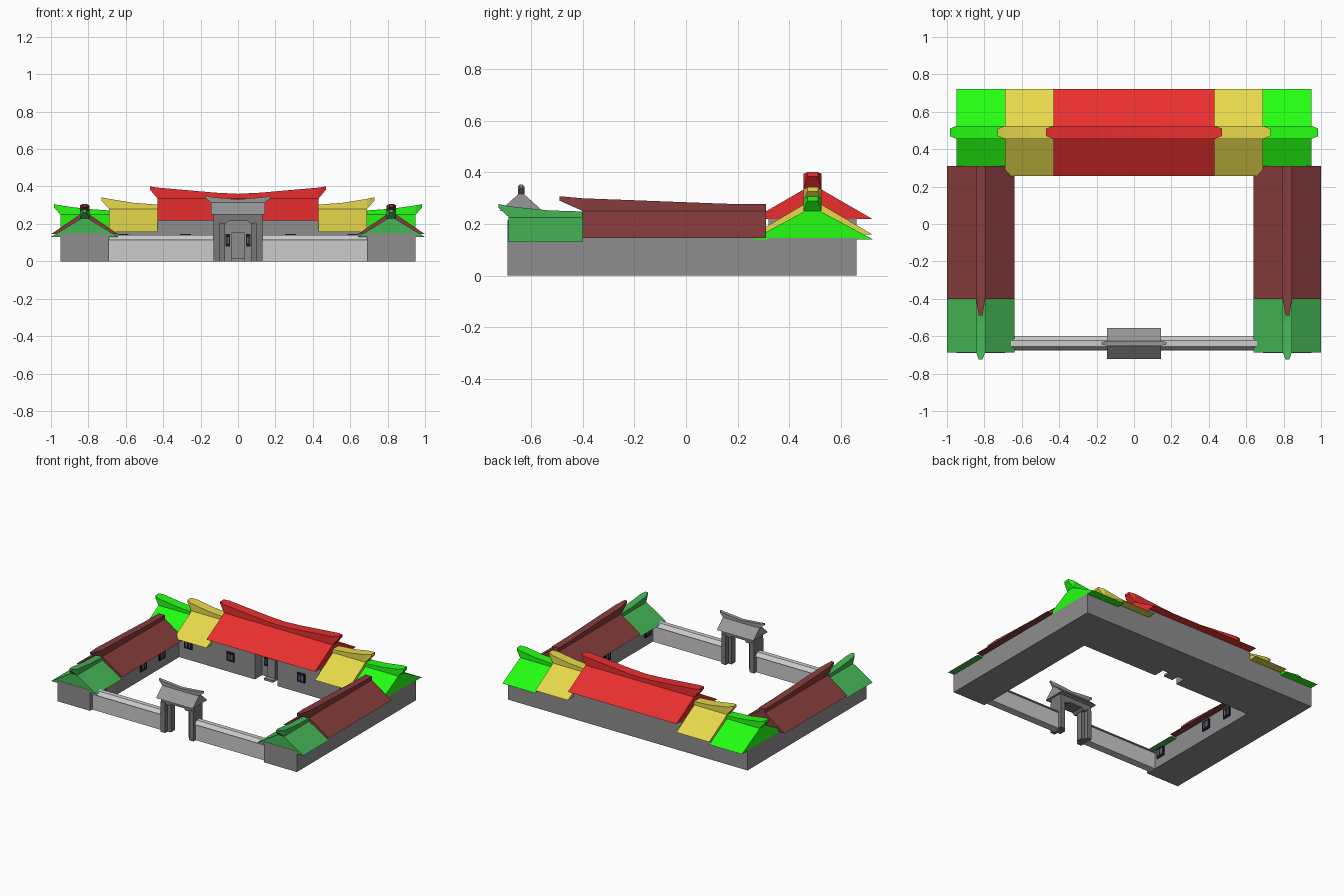
import bpy, bmesh
from mathutils import Vector

if "Cube" in bpy.data.objects:
    bpy.data.objects.remove(bpy.data.objects["Cube"])


def material(name, rgb):
    m = bpy.data.materials.new(name)
    m.diffuse_color = (*rgb, 1)
    m.use_nodes = True
    m.node_tree.nodes["Principled BSDF"].inputs["Base Color"].default_value = m.diffuse_color
    return m


RED = material("red_tile", (0.82, 0.028, 0.028))
YELLOW = material("yellow_tile", (0.80, 0.69, 0.072))
GREEN = material("bright_green_tile", (0.018, 1.0, 0.006))
BROWN = material("brown_tile", (0.245, 0.046, 0.046))
FERN = material("fern_green_tile", (0.058, 0.46, 0.09))
STONE = material("grey_brick", (0.27, 0.27, 0.27))
GATE = material("gate_stone", (0.19, 0.19, 0.19))
GATE_TILE = material("gate_tile", (0.31, 0.31, 0.31))
FRAME = material("dark_frame", (0.012, 0.010, 0.016))
PANE = material("violet_pane", (0.14, 0.10, 0.22))


def loft(name, rings, mat=None):
    """Closed skin through rings of equal point count."""
    bm = bmesh.new()
    vs = [[bm.verts.new(Vector(p)) for p in r] for r in rings]
    n = len(vs[0])
    for a, b in zip(vs, vs[1:]):
        for i in range(n):
            j = (i + 1) % n
            bm.faces.new((a[i], a[j], b[j], b[i]))
    bm.faces.new(vs[0][::-1])
    bm.faces.new(vs[-1])
    bmesh.ops.recalc_face_normals(bm, faces=bm.faces)
    me = bpy.data.meshes.new(name)
    bm.to_mesh(me)
    bm.free()
    ob = bpy.data.objects.new(name, me)
    bpy.context.collection.objects.link(ob)
    if mat:
        me.materials.append(mat)
    return ob


def place(axis, t, u, z):
    return (t, u, z) if axis == 'x' else (u, t, z)


def prism(name, pts, axis, a, b, mat=None):
    return loft(name, [[place(axis, t, u, z) for u, z in pts] for t in (a, b)], mat)


def box(name, x0, x1, y0, y1, z0, z1, mat=None):
    return prism(name, [(y0, z0), (y1, z0), (y1, z1), (y0, z1)], 'x', x0, x1, mat)


def roof(name, axis, a, b, mid, half, eave, top, mat=None):
    return prism(name, [(mid - half, eave), (mid + half, eave), (mid, top)], axis, a, b, mat)


def ridge(name, axis, mid, stations, mat=None):
    """Flat-topped ridge beam: stations are (position, half width, bottom z, top z)."""
    rings = [[place(axis, t, mid + u, z) for u, z in ((-w, zb), (w, zb), (w, zt), (-w, zt))]
             for t, w, zb, zt in stations]
    return loft(name, rings, mat)


def window(name, axis, face, c, w=0.03, z0=0.08, z1=0.145, side=-1):
    """Framed window on a wall; axis is the wall's normal, side its facing."""
    def slab(part, d, cw, lo, hi, mat):
        pts = [(c - cw, lo), (c + cw, lo), (c + cw, hi), (c - cw, hi)]
        a, b = sorted((face - side * 0.004, face + side * d))
        prism(name + part, pts, axis, a, b, mat)
    slab("_frame", 0.008, w, z0, z1, FRAME)
    slab("_pane", 0.010, w * 0.6, z0 + 0.014, z1 - 0.014, PANE)
    slab("_mullion", 0.012, w * 0.12, z0 + 0.014, z1 - 0.014, FRAME)


# Rear hall centre, set back to form the entrance recess
box("hall_entrance_wall", -0.09, 0.09, 0.40, 0.66, 0, 0.222, STONE)

# Central red roof and upswept ridge
roof("central_roof", 'x', -0.43, 0.43, 0.49, 0.233, 0.218, 0.353, RED)
ridge("central_ridge", 'x', 0.49,
      [(-0.47, 0.02, 0.383, 0.400), (-0.43, 0.035, 0.335, 0.394), (-0.12, 0.035, 0.335, 0.367),
       (0, 0.035, 0.335, 0.361), (0.12, 0.035, 0.335, 0.367),
       (0.43, 0.035, 0.335, 0.394), (0.47, 0.02, 0.383, 0.400)], RED)

for s, tag in ((-1, "left"), (1, "right")):
    # Rear hall side walls with stepped tops
    prism(tag + "_hall_walls", [(s * x, z) for x, z in (
        (0.09, 0), (0.95, 0), (0.95, 0.145), (0.69, 0.145), (0.69, 0.162),
        (0.43, 0.162), (0.43, 0.222), (0.09, 0.222))], 'y', 0.32, 0.66, STONE)

    # Stepped side roofs of the rear hall
    roof(tag + "_middle_roof", 'x', s * 0.43, s * 0.69, 0.49, 0.233, 0.158, 0.295, YELLOW)
    ridge(tag + "_middle_ridge", 'x', 0.49,
          [(s * 0.43, 0.035, 0.28, 0.303), (s * 0.56, 0.035, 0.28, 0.313),
           (s * 0.69, 0.035, 0.28, 0.334), (s * 0.73, 0.02, 0.325, 0.342)], YELLOW)
    roof(tag + "_end_roof", 'x', s * 0.69, s * 0.95, 0.49, 0.233, 0.14, 0.265, GREEN)
    ridge(tag + "_end_ridge", 'x', 0.49,
          [(s * 0.69, 0.035, 0.25, 0.272), (s * 0.82, 0.035, 0.25, 0.281),
           (s * 0.95, 0.035, 0.25, 0.299), (s * 0.985, 0.02, 0.289, 0.306)], GREEN)

    # Side wing walls and roofs
    x0, x1 = sorted((s * 0.69, s * 0.95))
    box(tag + "_wing_walls", x0, x1, -0.69, 0.32, 0, 0.148, STONE)
    m = s * 0.82
    roof(tag + "_wing_roof", 'y', -0.40, 0.31, m, 0.18, 0.145, 0.267, BROWN)
    ridge(tag + "_wing_ridge", 'y', m,
          [(0.31, 0.025, 0.25, 0.276), (0.15, 0.025, 0.25, 0.278),
           (-0.40, 0.025, 0.25, 0.299), (-0.49, 0.01, 0.29, 0.307)], BROWN)
    roof(tag + "_front_roof", 'y', -0.688, -0.40, m, 0.18, 0.13, 0.24, FERN)
    ridge(tag + "_front_ridge", 'y', m,
          [(-0.40, 0.025, 0.22, 0.248), (-0.53, 0.025, 0.22, 0.252),
           (-0.685, 0.025, 0.225, 0.268), (-0.725, 0.01, 0.262, 0.277)], FERN)

    # Windows facing the courtyard
    for i, y in enumerate((-0.55, -0.09, 0.12)):
        window(f"{tag}_wing_window_{i}", 'x', s * 0.69, y, 0.034, 0.062, 0.132, side=-s)
    for i, (x, face, w) in enumerate(((0.055, 0.40, 0.012), (0.28, 0.32, 0.03),
                                      (0.615, 0.32, 0.03))):
        window(f"{tag}_hall_window_{i}", 'y', face, s * x, w)

    # Front courtyard wall with coping
    a, b = s * 0.12, s * 0.69
    prism(tag + "_front_wall", [(-0.665, 0), (-0.61, 0), (-0.61, 0.115), (-0.665, 0.115)], 'x', a, b)
    prism(tag + "_wall_coping", [(-0.675, 0.115), (-0.60, 0.115), (-0.623, 0.14), (-0.655, 0.14)],
          'x', a, b)

    # Gate posts
    x0, x1 = sorted((s * 0.095, s * 0.13))
    box(tag + "_gate_post", x0, x1, -0.69, -0.585, 0, 0.215, GATE)
    x0, x1 = sorted((s * 0.07, s * 0.10))
    box(tag + "_gate_jamb", x0, x1, -0.66, -0.615, 0, 0.215, GATE)

# Gate lintel with bracketed underside, roof and ridge
arch = [(0.13, 0.25), (0.13, 0.21), (0.07, 0.20), (0.05, 0.215)]
prism("gate_lintel", arch + [(-x, z) for x, z in arch[::-1]], 'y', -0.685, -0.59, GATE)
roof("gate_roof", 'x', -0.145, 0.145, -0.638, 0.083, 0.25, 0.325, GATE_TILE)
half = [(0.145, 0.013, 0.315, 0.344), (0.175, 0.005, 0.338, 0.352)]
ridge("gate_ridge", 'x', -0.638,
      [(-t, w, b, h) for t, w, b, h in half[::-1]] + [(0, 0.013, 0.31, 0.331)] + half, GATE_TILE)

# Hall door, surround and step inside the recess
box("door_surround", -0.036, 0.036, 0.385, 0.41, 0, 0.155, STONE)
box("door_leaf", -0.028, 0.028, 0.38, 0.40, 0.015, 0.145, STONE)
box("door_step", -0.036, 0.036, 0.345, 0.405, 0, 0.015, STONE)
